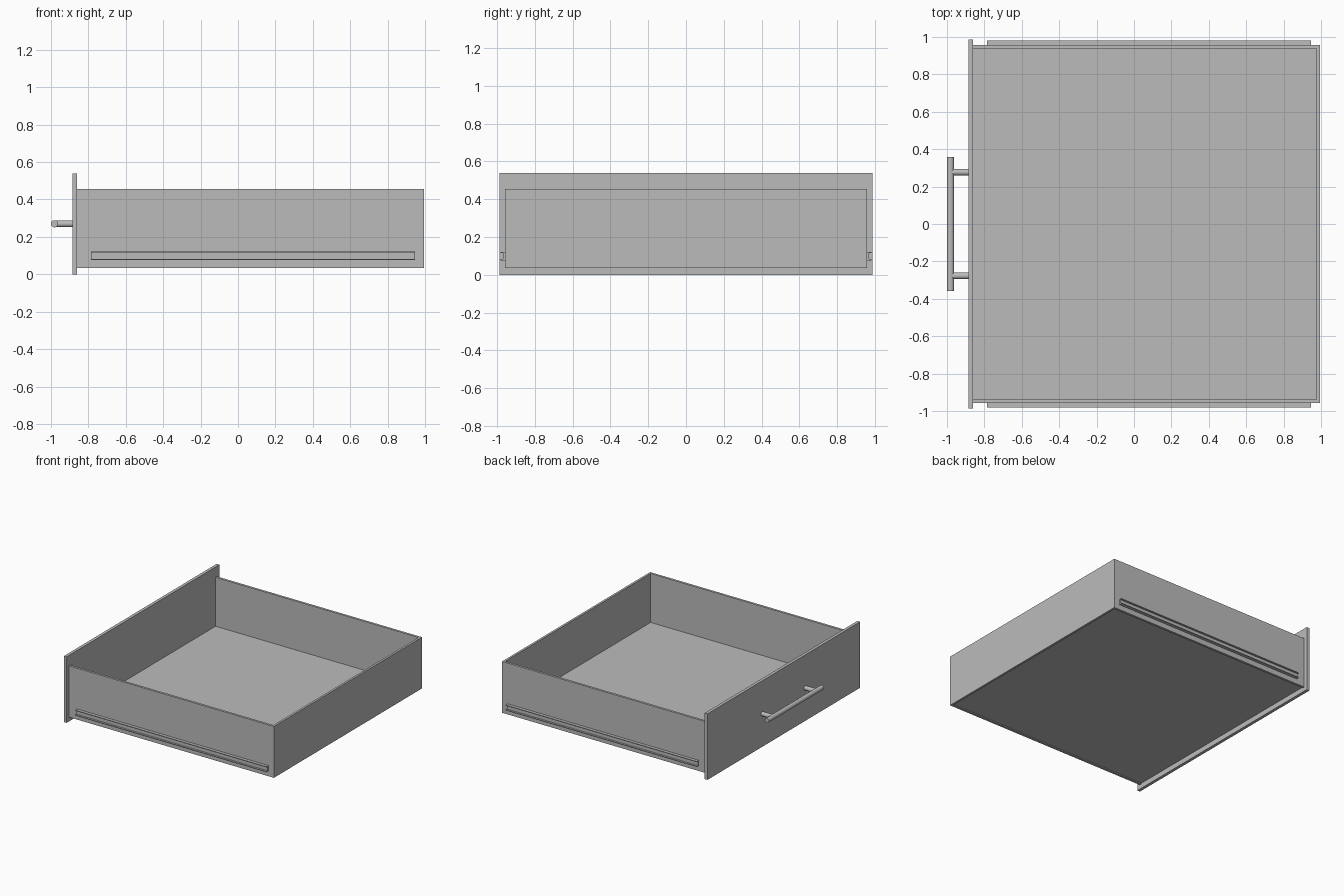
import bpy
import math

cube = bpy.data.objects.get("Cube")
if cube:
    bpy.data.objects.remove(cube, do_unlink=True)

grey = bpy.data.materials.new("plain grey")
grey.use_nodes = True
colour = (0.5, 0.5, 0.5, 1)
grey.diffuse_color = colour
grey.node_tree.nodes["Principled BSDF"].inputs["Base Color"].default_value = colour


def mesh_object(name, verts, faces):
    mesh = bpy.data.meshes.new(name)
    mesh.from_pydata(verts, [], faces)
    mesh.materials.append(grey)
    obj = bpy.data.objects.new(name, mesh)
    bpy.context.collection.objects.link(obj)
    return obj


def box(name, xs, ys, zs):
    """Box spanning the given (low, high) ranges."""
    verts = [(x, y, z) for x in xs for y in ys for z in zs]
    faces = [(0, 1, 3, 2), (4, 6, 7, 5), (0, 4, 5, 1),
             (2, 3, 7, 6), (0, 2, 6, 4), (1, 5, 7, 3)]
    return mesh_object(name, verts, faces)


def rod(name, centre, radius, length, rotation):
    bpy.ops.mesh.primitive_cylinder_add(vertices=24, radius=radius, depth=length,
                                        location=centre, rotation=rotation)
    obj = bpy.context.object
    obj.name = name
    obj.data.materials.append(grey)
    bpy.ops.object.shade_smooth_by_angle()


def channel(name, side):
    """C-shaped runner: web on the drawer wall, flanges pointing outwards."""
    inner, web, outer = 0.957, 0.967, 0.982
    low, high, t = 0.077, 0.122, 0.006
    profile = [(inner, low), (outer, low), (outer, low + t), (web, low + t),
               (web, high - t), (outer, high - t), (outer, high), (inner, high)]
    if side < 0:
        profile.reverse()
    n = len(profile)
    verts = [(x, side * y, z) for x in (-0.785, 0.945) for y, z in profile]
    faces = [(i, i + n, (i + 1) % n + n, (i + 1) % n) for i in range(n)]
    faces += [tuple(range(n)), tuple(reversed(range(n, 2 * n)))]
    obj = mesh_object(name, verts, faces)
    obj.data.flip_normals()
    # Consistent outward faces
    bpy.context.view_layer.objects.active = obj
    bpy.ops.object.mode_set(mode="EDIT")
    bpy.ops.mesh.select_all(action="SELECT")
    bpy.ops.mesh.normals_make_consistent(inside=False)
    bpy.ops.object.mode_set(mode="OBJECT")


# Drawer box
wall_z = (0.035, 0.455)
box("front_panel", (-0.885, -0.86), (-0.987, 0.987), (0, 0.54))
box("back_wall", (0.977, 0.995), (-0.957, 0.957), wall_z)
box("floor", (-0.86, 0.977), (-0.938, 0.938), (0.042, 0.055))

# Side walls, runners and handle posts
for label, side in (("left", 1), ("right", -1)):
    box(label + "_side_wall", (-0.86, 0.977),
        sorted((side * 0.938, side * 0.957)), wall_z)
    channel(label + "_runner", side)
    rod(label + "_handle_post", (-0.932, side * 0.277, 0.27), 0.018, 0.096,
        (0, math.pi / 2, 0))

# Handle bar
rod("handle_bar", (-0.981, 0, 0.27), 0.019, 0.714, (math.pi / 2, 0, 0))
